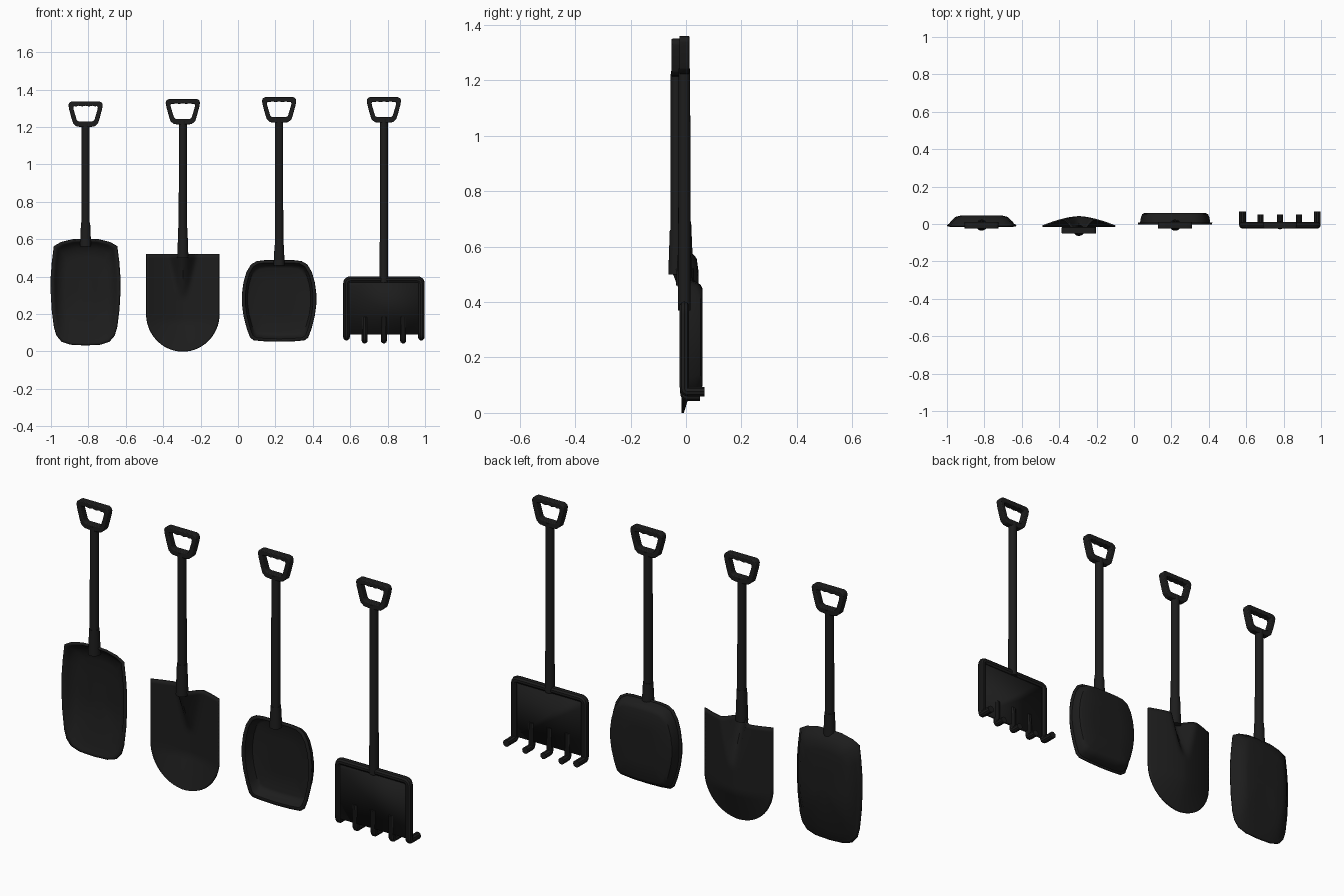
import bpy, bmesh
from math import sin, cos, pi, sqrt

if "Cube" in bpy.data.objects:
    bpy.data.objects.remove(bpy.data.objects["Cube"])

black = bpy.data.materials.new("black_plastic")
black.diffuse_color = (0.012, 0.012, 0.012, 1)
black.use_nodes = True
black.node_tree.nodes["Principled BSDF"].inputs["Base Color"].default_value = black.diffuse_color


def finish(ob, angle=35, thick=0, bevel=0):
    """Material, optional solidify and bevel, smoothing."""
    ob.data.materials.append(black)
    if thick:
        m = ob.modifiers.new("Solidify", 'SOLIDIFY')
        m.thickness, m.offset = thick, 0
    if bevel:
        m = ob.modifiers.new("Bevel", 'BEVEL')
        m.width, m.segments, m.limit_method = bevel, 3, 'ANGLE'
    bpy.ops.object.select_all(action='DESELECT')
    bpy.context.view_layer.objects.active = ob
    ob.select_set(True)
    bpy.ops.object.shade_smooth_by_angle(angle=angle * pi / 180)
    return ob


def loft(name, rings, closed=False, tip=None, **kw):
    """Skin successive closed rings; closed joins last to first, tip fans to a point."""
    bm = bmesh.new()
    vs = [[bm.verts.new(p) for p in r] for r in rings]
    n = len(vs[0])
    pairs = list(zip(vs, vs[1:])) + ([(vs[-1], vs[0])] if closed else [])
    for a, b in pairs:
        for i in range(n):
            j = (i + 1) % n
            bm.faces.new((a[i], a[j], b[j], b[i]))
    if tip:
        t = bm.verts.new(tip)
        for i in range(n):
            bm.faces.new((vs[-1][i], vs[-1][(i + 1) % n], t))
    return from_bm(name, bm, **kw)


def from_bm(name, bm, **kw):
    bmesh.ops.recalc_face_normals(bm, faces=bm.faces)
    me = bpy.data.meshes.new(name)
    bm.to_mesh(me)
    bm.free()
    ob = bpy.data.objects.new(name, me)
    bpy.context.collection.objects.link(ob)
    return finish(ob, **kw)


def mirrored(half):
    """Close a half outline whose first and last points lie on x = 0."""
    return half + [(-x, z) for x, z in half[-2:0:-1]]


def rod(name, x, y, z0, z1, r0, r1):
    bpy.ops.mesh.primitive_cone_add(vertices=20, radius1=r0, radius2=r1, depth=z1 - z0,
                                    location=(x, y, (z0 + z1) / 2))
    ob = bpy.context.object
    ob.name = name
    return finish(ob)


def tube(name, pts, r):
    """Round bar along a path, with smooth bends."""
    cu = bpy.data.curves.new(name, 'CURVE')
    cu.dimensions, cu.bevel_depth, cu.bevel_resolution = '3D', r, 3
    cu.use_fill_caps = True
    s = cu.splines.new('NURBS')
    s.points.add(len(pts) - 1)
    for p, co in zip(s.points, pts):
        p.co = (*co, 1)
    s.order_u, s.use_endpoint_u, s.resolution_u = 3, True, 4
    ob = bpy.data.objects.new(name, cu)
    bpy.context.collection.objects.link(ob)
    bpy.ops.object.select_all(action='DESELECT')
    bpy.context.view_layer.objects.active = ob
    ob.select_set(True)
    bpy.ops.object.convert(target='MESH')
    return finish(bpy.context.object)


# D-shaped grips: matching outer and inner outlines
OUT = mirrored([(0, 0), (.022, 0), (.048, .003), (.066, .018), (.076, .05), (.088, .095),
                (.092, .118), (.087, .131), (.074, .137), (.05, .137), (.025, .137), (0, .137)])
INN = mirrored([(0, .03), (.02, .03), (.038, .03), (.047, .037), (.054, .06), (.063, .09),
                (.066, .105), (.062, .112), (.05, .110), (.037, .114), (.018, .110), (0, .114)])


def handle(tool, x, y, z):
    d = .018
    rings = [[(x + px, y + s * d, z + pz) for px, pz in o]
             for o, s in ((OUT, -1), (OUT, 1), (INN, 1), (INN, -1))]
    loft(tool + "_grip", rings, closed=True, bevel=.007)


# Shafts, sockets and grips: name, x, y, shaft bottom, socket top, grip bottom
for tool, x, y, z0, zs, zg in (("scoop", -.815, -.006, .56, .69, 1.20),
                               ("spade", -.295, -.034, .50, .66, 1.213),
                               ("pan", .22, -.006, .46, .57, 1.223),
                               ("rake", .78, -.006, .37, 0, 1.223)):
    rod(tool + "_shaft", x, y, z0, zg + .02, .0225, .021)
    if zs:
        rod(tool + "_socket", x, y, z0, zs, .030, .0245)
    handle(tool, x, y, zg)


def dish(name, cx, cz, half, steps, floor):
    """Shallow tray: the outline scaled inward in steps (sx, sz, depth), shallower at the lip."""
    out = mirrored(half)
    rings = [[(cx + x * sx, floor(cz + (z - cz) * sz, d), cz + (z - cz) * sz) for x, z in out]
             for sx, sz, d in steps]
    loft(name, rings, tip=(cx, floor(cz, steps[-1][2]), cz), thick=.01)


def ramp(z, a, b):
    t = max(0, min(1, (z - a) / (b - a)))
    return t * t * (3 - 2 * t)


# Long scoop, floor running out flat at the bottom lip
dish("scoop_blade", -.815, .32,
     [(0, .60), (.07, .597), (.13, .583), (.168, .562), (.178, .48), (.184, .40), (.184, .31),
      (.179, .22), (.168, .13), (.155, .085), (.128, .053), (.08, .037), (0, .033)],
     [(1, 1, 0), (.92, .965, .008), (.88, .94, .02), (.74, .84, .044), (.6, .68, .05), (.3, .35, .05)],
     lambda z, d: -.010 + d * (.25 + .75 * ramp(z, .04, .28)))

# Deep round pan with flat rim
dish("pan_blade", .22, .28,
     [(0, .488), (.08, .487), (.12, .482), (.15, .465), (.174, .425), (.19, .37), (.198, .31),
      (.198, .25), (.19, .19), (.172, .12), (.155, .075), (.135, .06), (.08, .055), (0, .053)],
     [(1, 1, 0), (.93, .95, .002), (.9, .91, .03), (.87, .86, .046), (.81, .80, .052), (.4, .4, .052)],
     lambda z, d: .003 + d)


# Spade blade: dished sheet with a pressed tongue under the socket
def blade():
    bm = bmesh.new()
    nu, nv, rows = 28, 30, []
    for j in range(nv + 1):
        t = j / nv
        z = .2 * (1 - cos(t / .5 * pi / 2)) if t < .5 else .2 + .32 * (t - .5) / .5
        w = .195 * sqrt(max(.004, 1 - max(0, (.2 - z) / .2) ** 2))
        row = []
        for i in range(nu + 1):
            u = 2 * i / nu - 1
            y = -.012 + .05 * (1 - abs(u) ** 1.6) * min(1, z / .16)
            k = max(0, min(1, (z - .29) / .23))
            if k > 0:
                s = min(1, abs(u * w) / (.03 + .06 * k))
                y -= .088 * k * (1 + cos(pi * s)) / 2
            row.append(bm.verts.new((-.295 + u * w, y, z)))
        rows.append(row)
    for a, b in zip(rows, rows[1:]):
        for i in range(nu):
            bm.faces.new((a[i], a[i + 1], b[i + 1], b[i]))
    from_bm("spade_blade", bm, thick=.008)


blade()

# Rake: thin panel, rounded frame whose ends curl back as the outer tines
X, H, R = .78, .2, .018
bm = bmesh.new()
pv = [bm.verts.new((X + x, -.008, z)) for x, z in
      ((-H, .09), (H, .09), (H, .35), (H - .015, .38), (H - .04, .385),
       (.04 - H, .385), (.015 - H, .38), (-H, .35))]
bm.faces.new(pv)
from_bm("rake_panel", bm, thick=.018)


def curl(x, y_end, z):
    """Lower end of a tine, bending toward the back."""
    return [(x, -.006, z + .05), (x, -.006, z + .02), (x, -.004, z), (x, .02, z), (x, y_end, z)]


frame = curl(X - H, .066, .077)[::-1] + [
    (X - H, -.006, .25), (X - H, -.006, .34), (X - H, -.006, .384), (X - H + .045, -.006, .384), (X, -.006, .384)]
frame += [(2 * X - x, y, z) for x, y, z in frame[-2::-1]]
tube("rake_frame", frame, R)
for i, dx in enumerate((-.103, 0, .103)):
    tube(f"rake_tine_{i + 1}", [(X + dx, -.008, .185)] + curl(X + dx, .05, .059), .0165)
